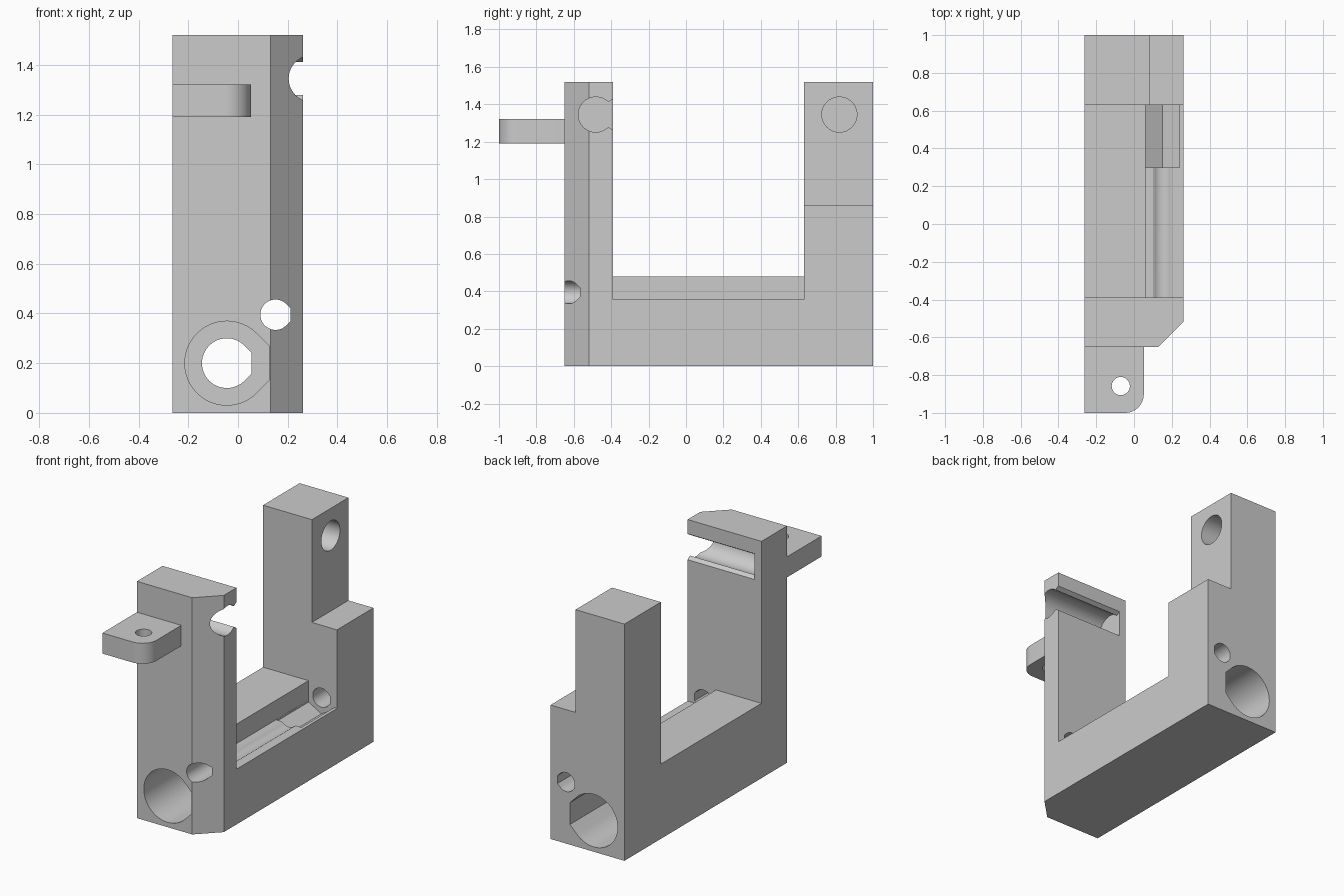
import bpy, bmesh, math

cube = bpy.data.objects.get("Cube")
if cube:
    bpy.data.objects.remove(cube, do_unlink=True)

grey = bpy.data.materials.new("plain_grey")
grey.use_nodes = True
grey.diffuse_color = (0.6, 0.6, 0.6, 1)
grey.node_tree.nodes["Principled BSDF"].inputs["Base Color"].default_value = (0.6, 0.6, 0.6, 1)

PLACE = {
    "x": lambda a, b, t: (t, a, b),
    "y": lambda a, b, t: (a, t, b),
    "z": lambda a, b, t: (a, b, t),
}


def prism(name, profile, axis, lo, hi):
    """Extrude a 2D profile along an axis."""
    bm = bmesh.new()
    face = bm.faces.new([bm.verts.new(PLACE[axis](a, b, lo)) for a, b in profile])
    new = bmesh.ops.extrude_face_region(bm, geom=[face])["geom"]
    shift = PLACE[axis](0, 0, hi - lo)
    bmesh.ops.translate(bm, vec=shift, verts=[v for v in new if isinstance(v, bmesh.types.BMVert)])
    bmesh.ops.recalc_face_normals(bm, faces=bm.faces)
    mesh = bpy.data.meshes.new(name)
    bm.to_mesh(mesh)
    bm.free()
    mesh.materials.append(grey)
    obj = bpy.data.objects.new(name, mesh)
    bpy.context.collection.objects.link(obj)
    return obj


def rect(a0, a1, b0, b1):
    return [(a0, b0), (a1, b0), (a1, b1), (a0, b1)]


def arc(a, b, r, start=0, end=360, n=48):
    steps = n if end - start == 360 else n + 1
    angles = [math.radians(start + (end - start) * i / n) for i in range(steps)]
    return [(a + r * math.cos(t), b + r * math.sin(t)) for t in angles]


def teardrop(a, b, r):
    """Circle with a flat-ended 45 degree point towards +x."""
    k = r * (math.sqrt(2) - 1)
    return arc(a, b, r, 45, 315) + [(a + r, b - k), (a + r, b + k)]


def cut(target, name, profile, axis, lo, hi):
    cutter = prism(name, profile, axis, lo, hi)
    cutter.hide_render = True
    mod = target.modifiers.new(name, "BOOLEAN")
    mod.operation, mod.solver, mod.object = "DIFFERENCE", "EXACT", cutter
    bpy.context.view_layer.objects.active = target
    bpy.ops.object.modifier_apply(modifier=name)
    bpy.data.objects.remove(cutter, do_unlink=True)


# U-shaped frame
W0, W1 = -0.263, 0.262
outline = [(-0.65, 0), (1, 0), (1, 1.52), (0.63, 1.52),
           (0.63, 0.48), (-0.39, 0.48), (-0.39, 1.52), (-0.65, 1.52)]
frame = prism("frame", outline, "x", W0, W1)
cut(frame, "corner_chamfer", [(0.11, -0.67), (0.3, -0.67), (0.3, -0.48)], "z", -0.1, 1.6)
cut(frame, "rear_post_step", rect(0.084, 0.4, 0.86, 1.6), "y", 0.5, 1.1)
cut(frame, "side_ledge", rect(0.06, 0.4, 0.355, 0.6), "y", -0.39, 0.63)

# Rod groove, nut slot and rod bore
cut(frame, "rod_groove", arc(0.151, 0.43, 0.09), "y", -0.39, 0.3)
nut = arc(0.151, 0.395, 0.09 / math.cos(math.pi / 6), 30, 390, 6)[:6]
cut(frame, "nut_slot", nut if len(nut) == 6 else nut[:6], "y", 0.3, 0.63)
cut(frame, "rod_bore", teardrop(0.151, 0.395, 0.061), "y", -0.8, 1.1)

# Large stepped bore through the base
cut(frame, "main_bore", teardrop(-0.045, 0.2, 0.1), "y", -0.8, 1.1)
for name, lo, hi in (("front_counterbore", -0.8, 0.0), ("rear_counterbore", 0.35, 1.1)):
    cut(frame, name, teardrop(-0.045, 0.2, 0.169), "y", lo, hi)

# Upper pivot sockets, the front one open with flared lips
lipped = arc(-0.482, 1.345, 0.094, 45, 315) + [(-0.382, 1.257), (-0.382, 1.433)]
cut(frame, "front_socket", lipped, "x", -0.215, 0.4)
cut(frame, "rear_socket", arc(0.82, 1.345, 0.094), "x", -0.215, 0.4)

# Front lug with one rounded corner and a pin hole
lug_outline = [(W0, -0.65), (W0, -1)] + arc(-0.048, -0.9, 0.1, 270, 360, 12) + [(0.052, -0.65)]
lug = prism("front_lug", lug_outline, "z", 1.19, 1.322)
cut(lug, "pin_hole", arc(-0.07, -0.858, 0.048), "z", 1.1, 1.4)

# Smooth bores, sharp edges
for obj in (frame, lug):
    bpy.ops.object.select_all(action="DESELECT")
    obj.select_set(True)
    bpy.context.view_layer.objects.active = obj
    bpy.ops.object.shade_smooth_by_angle(angle=math.radians(20))
